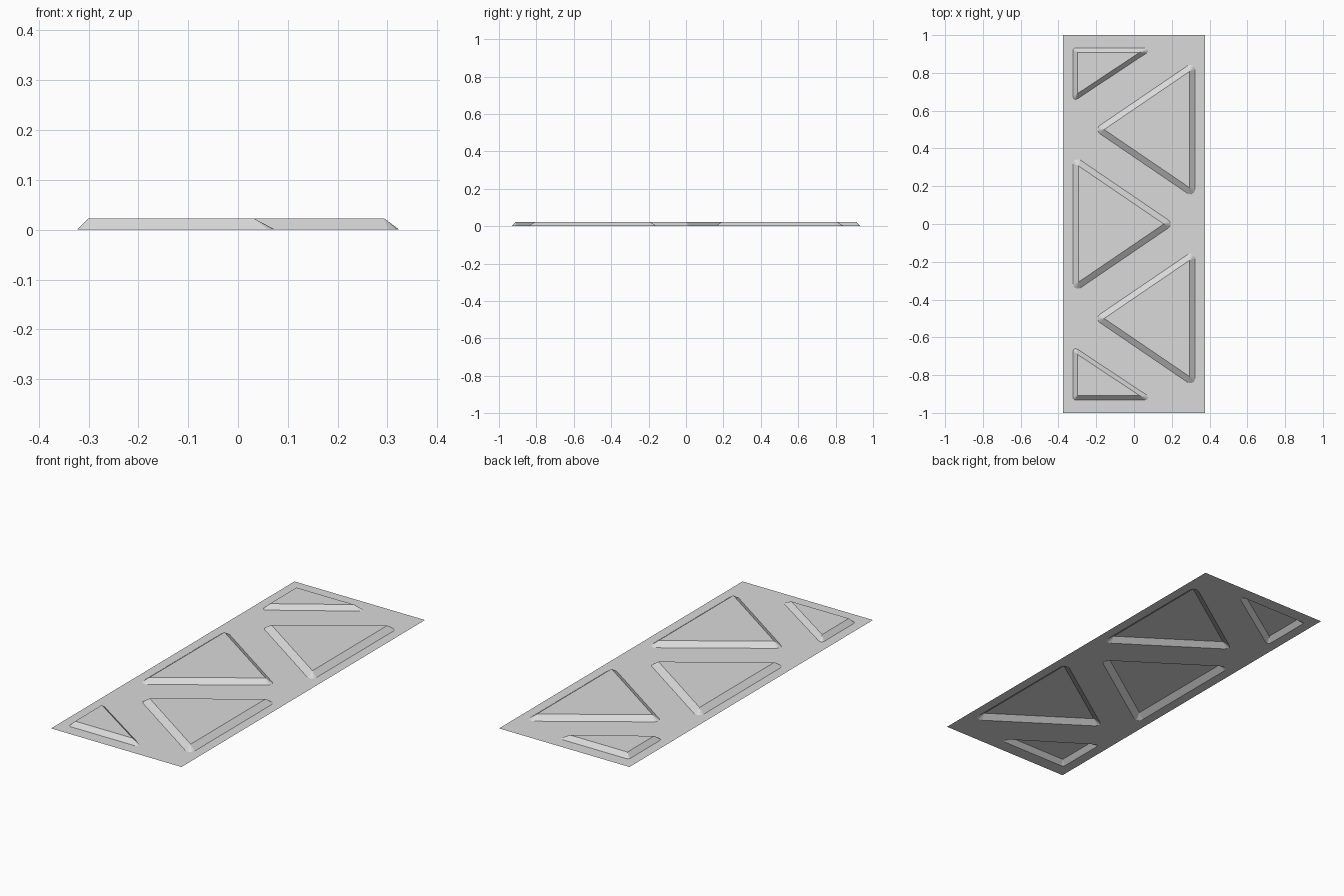
import bpy, bmesh, math
from mathutils import Vector

if "Cube" in bpy.data.objects:
    bpy.data.objects.remove(bpy.data.objects["Cube"])

HEIGHT = 0.023
ARC_STEPS = 3

metal = bpy.data.materials.new("light grey")
metal.diffuse_color = (0.7, 0.7, 0.7, 1)
metal.use_nodes = True
metal.node_tree.nodes["Principled BSDF"].inputs["Base Color"].default_value = metal.diffuse_color

bm = bmesh.new()


def add_loop(points, z):
    verts = [bm.verts.new((p[0], p[1], z)) for p in points]
    edges = [bm.edges.new((verts[i], verts[(i + 1) % len(verts)])) for i in range(len(verts))]
    return verts, edges


def skirt_corner(a, b, c, offset, radius):
    """Rounded outer corner around plateau corner b."""
    n1, n2 = (Vector((e.y, -e.x)).normalized() for e in (b - a, c - b))
    centre = b + (n1 + n2) / (1 + n1.dot(n2)) * (offset - radius)
    start = math.atan2(n1.y, n1.x)
    sweep = math.acos(max(-1, min(1, n1.dot(n2))))
    angles = [start + sweep * k / ARC_STEPS for k in range(ARC_STEPS + 1)]
    return [centre + radius * Vector((math.cos(t), math.sin(t))) for t in angles]


def emboss(corners, offset, radius):
    """Raised triangle with sloped skirt; returns its rim edges on the sheet."""
    p = [Vector(c) for c in corners]
    u, v = p[1] - p[0], p[2] - p[0]
    if u.x * v.y - u.y * v.x < 0:
        p.reverse()
    top, _ = add_loop(p, HEIGHT)
    bm.faces.new(top)
    rim = []
    for i in range(3):
        rim += skirt_corner(p[i - 1], p[i], p[(i + 1) % 3], offset, radius)
    low, edges = add_loop(rim, 0)
    n = ARC_STEPS + 1
    for i in range(3):
        for k in range(ARC_STEPS):
            bm.faces.new((low[i * n + k], low[i * n + k + 1], top[i]))
        j = (i + 1) % 3
        bm.faces.new((low[i * n + n - 1], low[j * n], top[j], top[i]))
    return edges


# Sheet outline
_, fill = add_loop([(-0.375, -1), (0.375, -1), (0.375, 1), (-0.375, 1)], 0)

# Large triangles: centre one points right, the outer two point left
for side, y in ((1, 0), (-1, 0.5), (-1, -0.5)):
    fill += emboss([(-0.293 * side, y - 0.307), (0.158 * side, y),
                    (-0.293 * side, y + 0.307)], 0.031, 0.025)

# Small right-angled triangles at both ends
for s in (-1, 1):
    fill += emboss([(-0.30, 0.909 * s), (0.031, 0.909 * s), (-0.30, 0.69 * s)], 0.023, 0.014)

# Flat sheet around the embossed shapes
bmesh.ops.triangle_fill(bm, use_beauty=True, edges=fill, normal=(0, 0, 1))
for f in bm.faces:
    f.normal_update()
    if f.normal.z < 0:
        f.normal_flip()

mesh = bpy.data.meshes.new("embossed_panel")
bm.to_mesh(mesh)
bm.free()
mesh.materials.append(metal)
panel = bpy.data.objects.new("embossed_panel", mesh)
bpy.context.collection.objects.link(panel)
